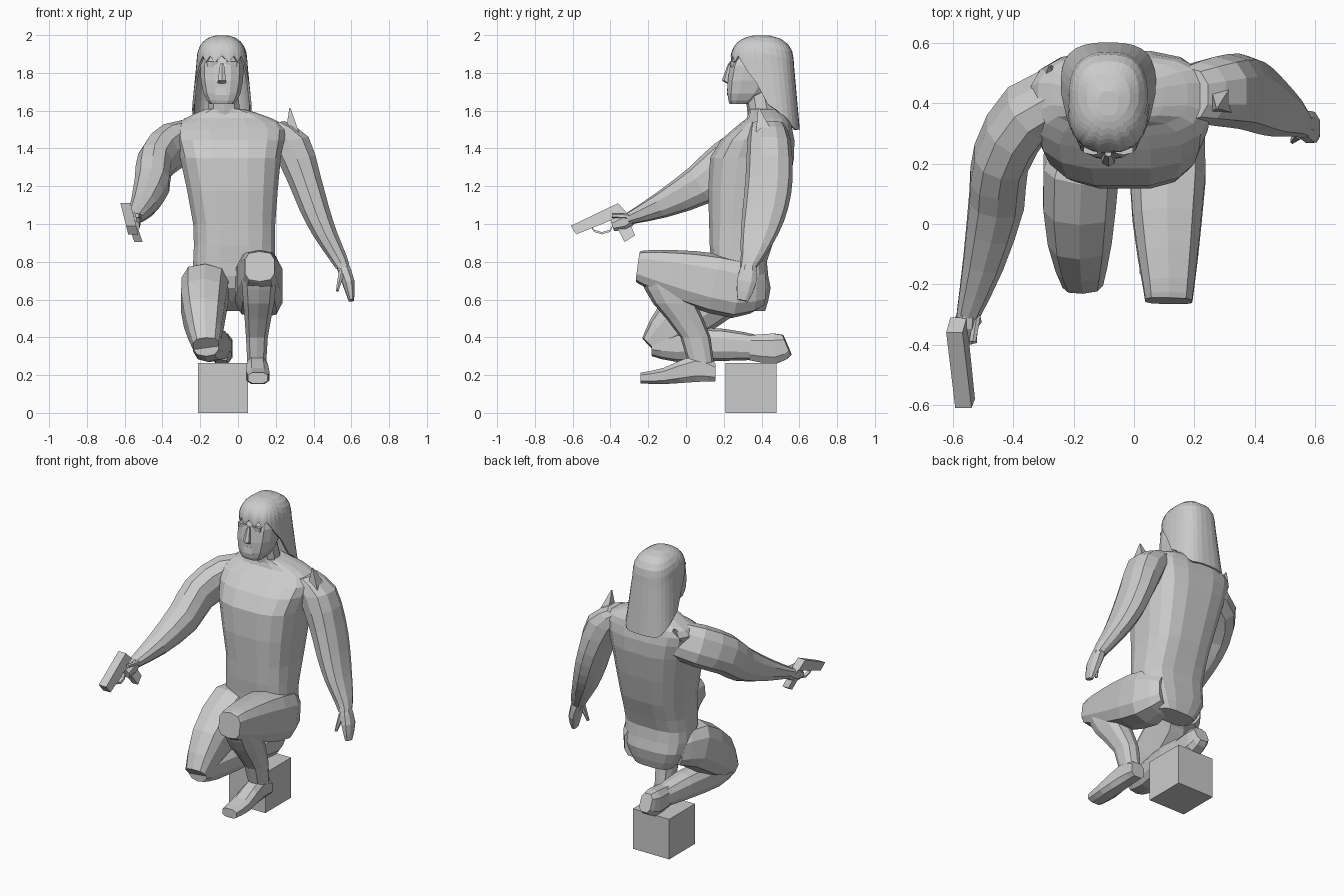
import bpy
import bmesh
from math import sin, cos, pi, copysign
from mathutils import Vector

default_cube = bpy.data.objects.get("Cube")
if default_cube:
    bpy.data.objects.remove(default_cube)

grey = bpy.data.materials.new("plain grey")
grey.use_nodes = True
grey.diffuse_color = (.6, .6, .6, 1)
grey.node_tree.nodes["Principled BSDF"].inputs["Base Color"].default_value = grey.diffuse_color

UPWARD = Vector((0, 0, 1))
FORWARD = Vector((0, -1, 0))
HEAD_X = -.085


def make(name, verts, faces):
    """Create a flat-shaded object with outward faces."""
    mesh = bpy.data.meshes.new(name)
    mesh.from_pydata(verts, [], faces)
    mesh.materials.append(grey)
    bm = bmesh.new()
    bm.from_mesh(mesh)
    bmesh.ops.recalc_face_normals(bm, faces=bm.faces)
    bm.to_mesh(mesh)
    bm.free()
    obj = bpy.data.objects.new(name, mesh)
    bpy.context.collection.objects.link(obj)
    return obj


def rounded(angle, power):
    """Point on a unit superellipse."""
    return [copysign(abs(value) ** (2 / power), value) for value in (cos(angle), sin(angle))]


def smooth_path(keys, steps):
    """Interpolate rings along a curve that passes through every key ring."""
    keys = [Vector(key) for key in keys]
    last = len(keys) - 1
    path = []
    for i in range(last):
        start, end = keys[i], keys[i + 1]
        leave = (end - keys[max(i - 1, 0)]) / 2
        arrive = (keys[min(i + 2, last)] - start) / 2
        for step in range(steps):
            t = step / steps
            ease = t * t * (3 - 2 * t)
            path.append(start.lerp(end, ease) + leave * t * (1 - t) ** 2
                        - arrive * t * t * (1 - t))
    return path + [keys[last]]


def loft(name, keys, sides=10, power=2.4, steps=2, normal=None):
    """Skin key rings given as x, y, z, half width, half depth."""
    rings = smooth_path(keys, steps)
    centres = [Vector(ring[:3]) for ring in rings]
    last = len(rings) - 1
    verts, faces = [], []
    for i, ring in enumerate(rings):
        along = normal or centres[min(i + 1, last)] - centres[max(i - 1, 0)]
        along = along.normalized()
        across = (Vector((1, 0, 0)) - along * along.x).normalized()
        over = along.cross(across)
        for k in range(sides):
            u, v = rounded(2 * pi * (k + .5) / sides, power)
            verts.append(centres[i] + across * u * ring[3] + over * v * ring[4])
    for i in range(last):
        for k in range(sides):
            a, b = i * sides + k, i * sides + (k + 1) % sides
            faces.append((a, b, b + sides, a + sides))
    faces.append(range(sides))
    faces.append(range(last * sides, len(verts)))
    return make(name, verts, faces)


def plate(name, profile, x, half, lean=0):
    """Extrude a side profile of (y, z) points across x, leaning with height."""
    n = len(profile)
    verts = [(x + side * half + lean * (z - 1), y, z) for side in (-1, 1) for y, z in profile]
    faces = [range(n), range(n, n + n)]
    faces += [(k, k + n, (k + 1) % n + n, (k + 1) % n) for k in range(n)]
    return make(name, verts, faces)


# Support block under the rear foot
plate("support_block", [(.21, 0), (.48, 0), (.48, .265), (.21, .265)], -.08, .133)

# Torso with seat, and neck
loft("torso", [(-.02, .35, .54, .13, .07), (-.02, .3, .66, .21, .15),
               (-.02, .28, .8, .22, .15), (-.02, .31, 1, .22, .19),
               (-.04, .35, 1.35, .27, .225), (-.045, .405, 1.5, .3, .16),
               (-.05, .43, 1.56, .23, .11), (-.07, .41, 1.61, .1, .08)],
     sides=16, power=3, normal=UPWARD)
loft("neck", [(-.07, .41, 1.55, .09, .08), (-.08, .38, 1.72, .08, .07)], normal=UPWARD)

# Head with nose, lips and brows
loft("head", [(HEAD_X, .285, 1.635, .065, .055), (HEAD_X, .32, 1.69, .1, .103),
              (HEAD_X, .37, 1.84, .118, .14), (HEAD_X, .39, 1.97, .07, .09)],
     sides=12, power=3, normal=UPWARD)
loft("nose", [(HEAD_X, .235, 1.745, .026, .02), (HEAD_X, .217, 1.76, .024, .027),
              (HEAD_X, .235, 1.85, .012, .012)], sides=6, steps=1, normal=UPWARD)
for name, z in (("upper_lip", 1.712), ("lower_lip", 1.692)):
    loft(name, [(HEAD_X, .225, z - .01, .045, .01), (HEAD_X, .225, z + .01, .045, .006)],
         sides=8, steps=1, normal=UPWARD)
for name, side in (("left_brow", 1), ("right_brow", -1)):
    x = HEAD_X + side * .05
    loft(name, [(x, .245, 1.83, .03, .012), (x, .245, 1.86, .036, .016)],
         sides=6, steps=1, normal=UPWARD)


# Hair: one shell from the crown to a hem that drops from ragged fringe to back
def hair_point(angle, z):
    rise = min(1, (2 - z) / .14)
    dome = (1 - (1 - rise) ** 2.4) ** .42
    fall = max(0, 1.86 - z)
    front = .4 - dome * .165 + fall * .18
    rear = .4 + dome * .17 + fall * .09
    u, v = rounded(angle, 2.6)
    return (HEAD_X + u * (dome * .134 + fall * .1),
            (front + rear) / 2 + v * (rear - front) / 2, z)


def hem_height(column, back):
    ragged = column % 2
    if back < .25:
        return 1.89 - .035 * ragged
    if back < .42:
        return 1.8 - .05 * ragged
    return max(1.5, 1.66 - (back - .42) / 3)


columns, rows = 32, 10
verts, faces = [], []
for row in range(rows + 1):
    for column in range(columns):
        angle = 2 * pi * column / columns - pi / 2
        drop = 1.998 - hem_height(column, (1 + sin(angle)) / 2)
        verts.append(hair_point(angle, 1.998 - drop * (row / rows) ** 1.5))
for row in range(rows):
    for column in range(columns):
        a, b = row * columns + column, row * columns + (column + 1) % columns
        faces.append((a, a + columns, b + columns, b))
faces.append(range(columns))
hair = make("long_hair", verts, faces)
hair.modifiers.new("thickness", "SOLIDIFY").thickness = .012

# Right arm reaching forward
loft("right_arm", [(-.2, .44, 1.45, .09, .11), (-.35, .37, 1.41, .1, .13),
                   (-.44, .22, 1.32, .095, .125), (-.455, .08, 1.21, .095, .11),
                   (-.5, -.13, 1.1, .07, .07), (-.55, -.3, 1.03, .04, .033)])
loft("right_hand", [(-.55, -.28, 1.035, .036, .033), (-.555, -.33, 1.01, .04, .05),
                    (-.555, -.39, .99, .036, .03)], sides=8, steps=1)
loft("right_thumb", [(-.52, -.3, 1.04, .014, .014), (-.535, -.39, 1.045, .012, .012)],
     sides=6, steps=1)

# Pistol, rolled slightly in the hand
plate("pistol_slide", [(-.61, .99), (-.36, 1.11), (-.31, 1.055), (-.58, .945)],
      -.568, .027, lean=-.25)
plate("pistol_grip", [(-.39, 1.03), (-.32, 1.06), (-.27, .94), (-.325, .905)],
      -.56, .022, lean=-.35)
guard = [(-.445 + .06 * cos(pi * k / 4), .99 - .045 * sin(pi * k / 4)) for k in range(5)]
inner_guard = [(y, z + .012) for y, z in reversed(guard)]
plate("trigger_guard", guard + inner_guard, -.568, .01, lean=-.25)

# Left arm hanging at the side
loft("left_arm", [(.17, .43, 1.53, .08, .09), (.27, .44, 1.44, .11, .115),
                  (.35, .44, 1.24, .092, .125), (.405, .42, 1.08, .08, .12),
                  (.46, .39, .95, .066, .1), (.525, .355, .83, .05, .065),
                  (.555, .33, .77, .038, .045)], normal=Vector((.2, 0, -1)))
loft("left_hand", [(.55, .335, .79, .035, .04), (.585, .32, .69, .034, .055),
                   (.6, .3, .595, .015, .03)], sides=8)
loft("left_thumb", [(.55, .3, .75, .018, .02), (.525, .275, .645, .008, .01)],
     sides=6, steps=1)

# Pointed folds at the shoulders
loft("left_shoulder_point", [(.29, .42, 1.46, .055, .07), (.275, .385, 1.615, .004, .004)],
     sides=4, steps=1, normal=UPWARD)
loft("right_shoulder_point", [(-.28, .47, 1.48, .05, .05), (-.28, .525, 1.56, .004, .004)],
     sides=4, steps=1, normal=UPWARD)

# Right leg kneeling, shin laid back over the block
loft("right_thigh", [(-.13, .32, .66, .1, .11), (-.175, .19, .65, .13, .15),
                     (-.18, -.03, .5, .11, .14), (-.17, -.19, .355, .07, .06)], power=2.8)
loft("right_shin", [(-.17, -.18, .36, .07, .06), (-.16, -.05, .36, .08, .09),
                    (-.12, .2, .36, .08, .085), (-.09, .38, .345, .055, .065)], power=2.6)
loft("right_foot", [(-.09, .34, .345, .055, .07), (-.085, .47, .34, .06, .085),
                    (-.08, .535, .36, .045, .06)], sides=8, power=3)

# Left leg with the knee raised
loft("left_thigh", [(.08, .4, .65, .08, .09), (.11, .27, .66, .13, .16),
                    (.11, .02, .715, .118, .145), (.115, -.2, .765, .088, .1),
                    (.115, -.255, .775, .08, .08)], power=3.2)
loft("left_shin", [(.11, -.11, .7, .095, .13), (.11, -.06, .58, .085, .115),
                   (.1, .05, .4, .06, .08), (.1, .085, .2, .05, .065)],
     power=2.6, normal=UPWARD)
loft("left_foot", [(.1, .155, .215, .05, .05), (.1, .05, .235, .055, .075),
                   (.105, -.12, .195, .065, .045), (.105, -.24, .185, .055, .03)],
     sides=8, power=3, normal=FORWARD)
